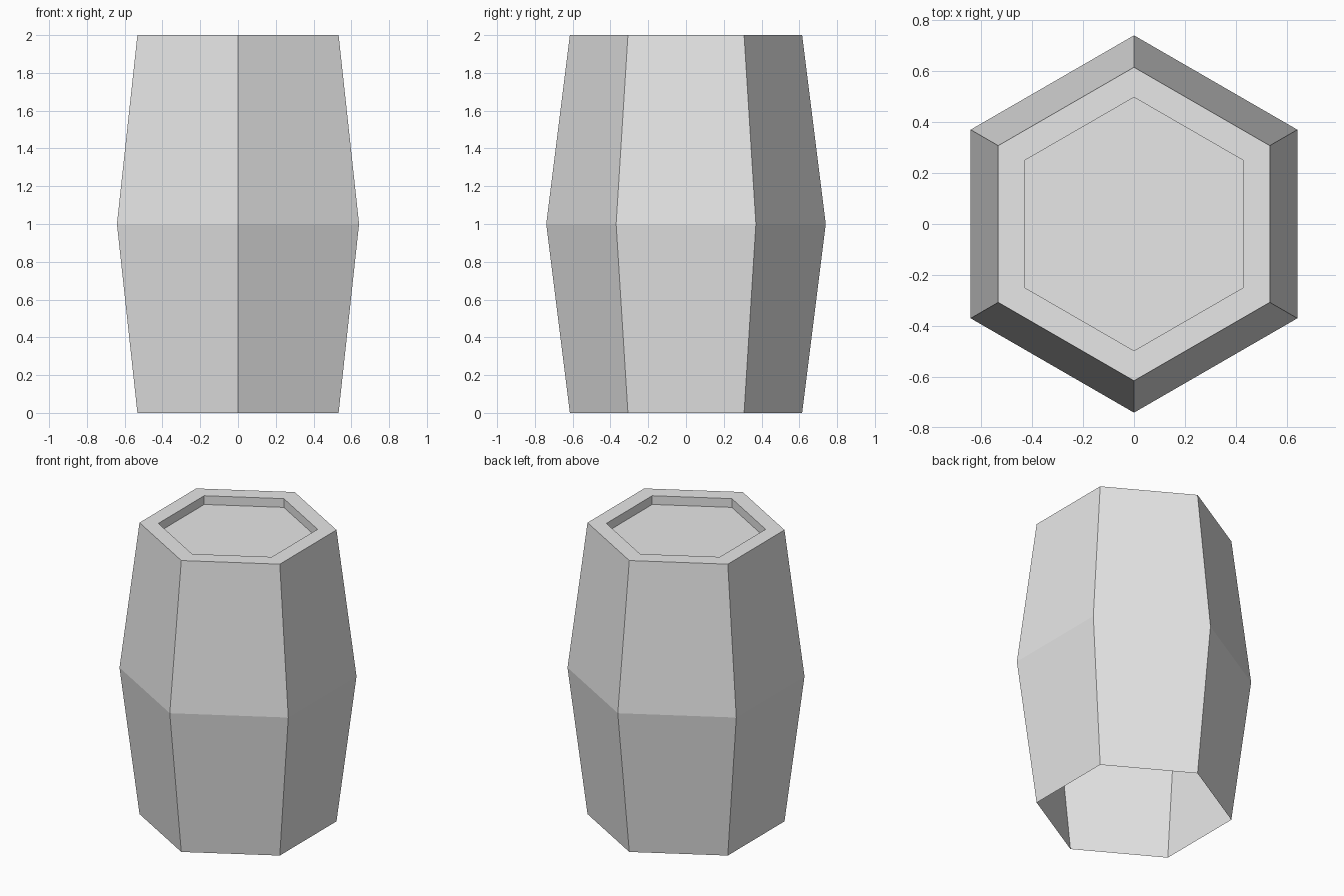
import bpy
import bmesh
from math import cos, sin, tau

cube = bpy.data.objects.get("Cube")
if cube:
    bpy.data.objects.remove(cube)

SIDES = 6
# (radius, height) from the open base up over the rim into the lid recess
PROFILE = [(0.615, 0), (0.74, 1), (0.615, 2), (0.497, 2), (0.497, 1.94)]

# Plain grey material
grey = bpy.data.materials.new("light grey")
grey.use_nodes = True
colour = (0.8, 0.8, 0.8, 1)
grey.diffuse_color = colour
grey.node_tree.nodes["Principled BSDF"].inputs["Base Color"].default_value = colour


def ring(bm, radius, z):
    """Hexagon of vertices with corners pointing along +y and -y."""
    angles = [tau * (i / SIDES + 0.25) for i in range(SIDES)]
    return [bm.verts.new((radius * cos(a), radius * sin(a), z)) for a in angles]


# Barrel shell: bulging sides, flat rim, recessed lid, open underneath
bm = bmesh.new()
rings = [ring(bm, r, z) for r, z in PROFILE]
for low, high in zip(rings, rings[1:]):
    for i in range(SIDES):
        j = (i + 1) % SIDES
        bm.faces.new((low[i], low[j], high[j], high[i]))
bm.faces.new(rings[-1])

mesh = bpy.data.meshes.new("barrel")
bm.to_mesh(mesh)
bm.free()
mesh.materials.append(grey)
barrel = bpy.data.objects.new("barrel", mesh)
bpy.context.collection.objects.link(barrel)
